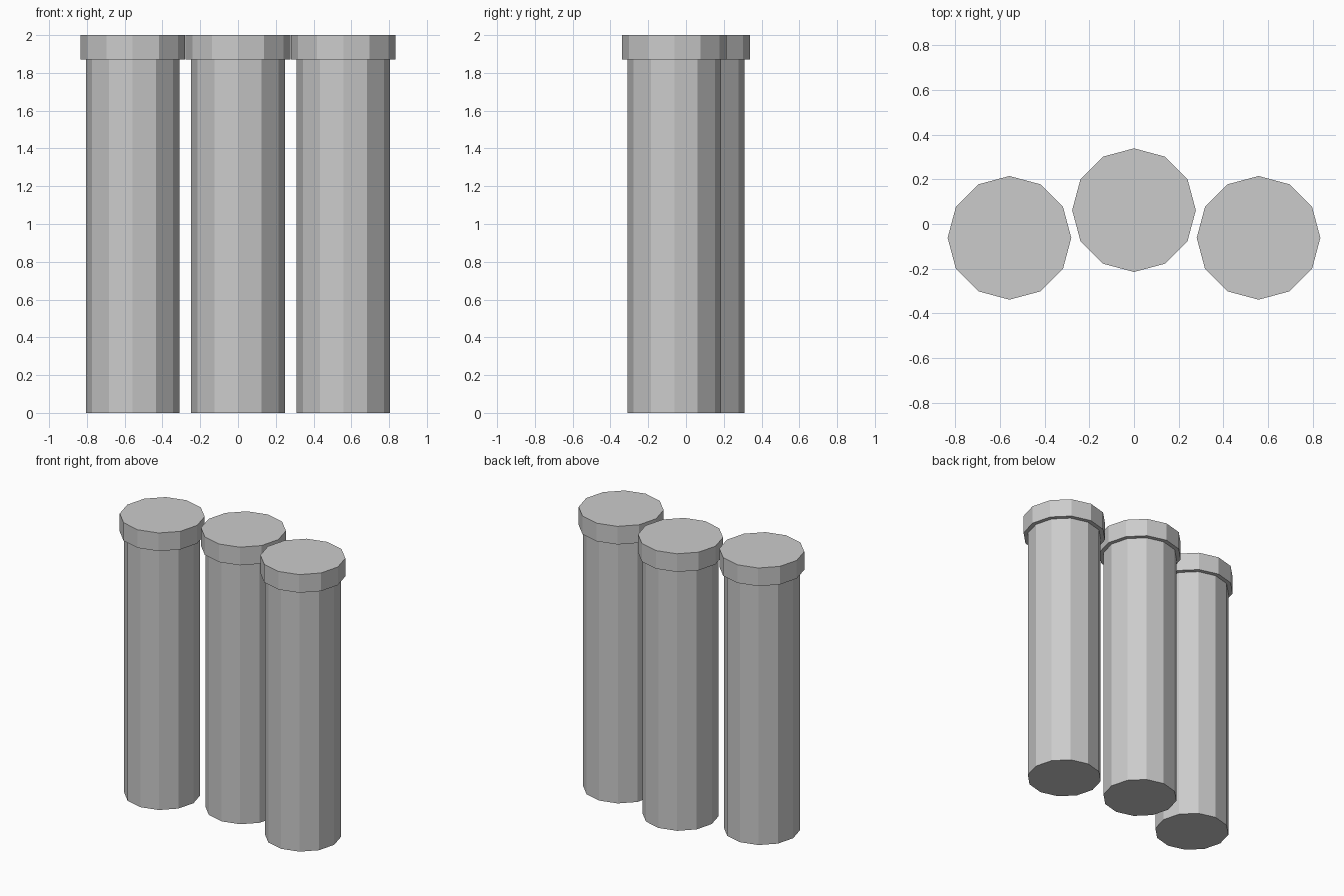
import bpy
import bmesh
from mathutils import Matrix

cube = bpy.data.objects.get("Cube")
if cube:
    bpy.data.objects.remove(cube, do_unlink=True)

SIDES = 12
HEIGHT = 2.0
CAP_BASE = 1.87
BODY_RADIUS = 0.248
CAP_RADIUS = 0.277

grey = bpy.data.materials.new("plain grey")
grey.use_nodes = True
colour = (0.6, 0.6, 0.6, 1)
grey.diffuse_color = colour
grey.node_tree.nodes["Principled BSDF"].inputs["Base Color"].default_value = colour


def prism(name, x, y, radius, bottom, top):
    """Flat-shaded twelve-sided column between two heights."""
    bm = bmesh.new()
    bmesh.ops.create_cone(
        bm, cap_ends=True, segments=SIDES, radius1=radius, radius2=radius,
        depth=top - bottom,
        matrix=Matrix.Translation((0, 0, (top - bottom) / 2)))
    mesh = bpy.data.meshes.new(name)
    bm.to_mesh(mesh)
    bm.free()
    mesh.materials.append(grey)
    obj = bpy.data.objects.new(name, mesh)
    obj.location = (x, y, bottom)
    bpy.context.collection.objects.link(obj)
    return obj


# Three capped tubes, the middle one set back
for side, x, y in (("right", -0.558, -0.062),
                   ("middle", 0, 0.062),
                   ("left", 0.558, -0.062)):
    prism(side + "_tube", x, y, BODY_RADIUS, 0, CAP_BASE)
    prism(side + "_cap", x, y, CAP_RADIUS, CAP_BASE, HEIGHT)
